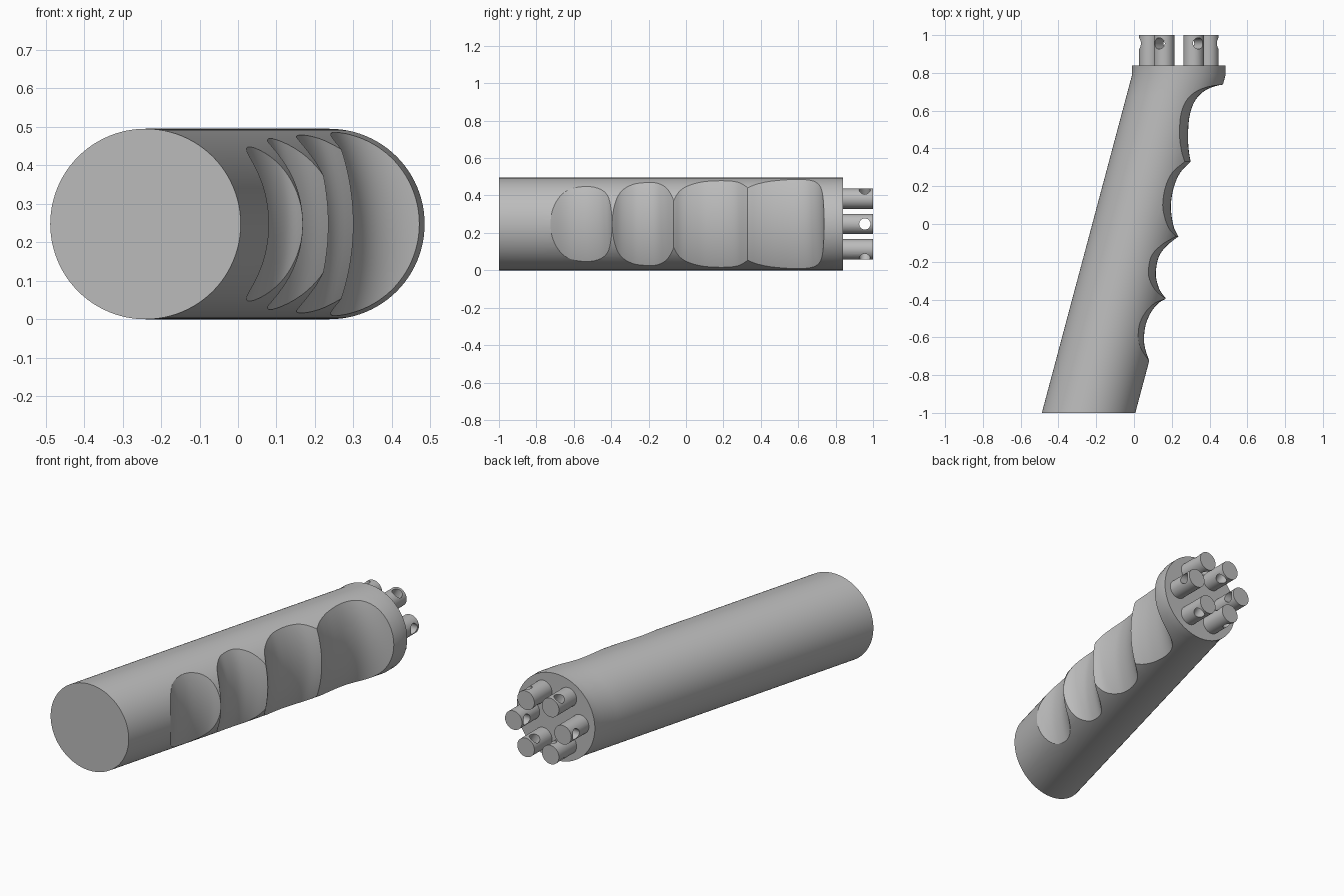
import bpy, bmesh, math
from mathutils import Matrix, Vector

if "Cube" in bpy.data.objects:
    bpy.data.objects.remove(bpy.data.objects["Cube"], do_unlink=True)

RADIUS = 0.2475      # grip radius, also the height of its axis
BEND_Y = 0.79        # the slanted body turns into a straight collar here
TOP_X = 0.2375
SLOPE = 0.267

grey = bpy.data.materials.new("mid grey")
grey.use_nodes = True
colour = (0.5, 0.5, 0.5, 1)
grey.diffuse_color = colour
grey.node_tree.nodes["Principled BSDF"].inputs["Base Color"].default_value = colour


def make_object(name, bm):
    bmesh.ops.recalc_face_normals(bm, faces=bm.faces)
    mesh = bpy.data.meshes.new(name)
    bm.to_mesh(mesh)
    bm.free()
    obj = bpy.data.objects.new(name, mesh)
    bpy.context.collection.objects.link(obj)
    mesh.materials.append(grey)
    return obj


def loft(name, rings):
    """Skin equal-length closed rings of points and cap both ends."""
    bm = bmesh.new()
    rows = [[bm.verts.new(p) for p in ring] for ring in rings]
    n = len(rows[0])
    for a, b in zip(rows, rows[1:]):
        for i in range(n):
            j = (i + 1) % n
            bm.faces.new((a[i], a[j], b[j], b[i]))
    bm.faces.new(rows[0])
    bm.faces.new(rows[-1])
    return make_object(name, bm)


def cut(target, cutter):
    cutter.hide_render = True
    mod = target.modifiers.new("cut", "BOOLEAN")
    mod.operation = "DIFFERENCE"
    mod.solver = "EXACT"
    mod.object = cutter
    bpy.context.view_layer.objects.active = target
    bpy.ops.object.modifier_apply(modifier=mod.name)
    bpy.data.objects.remove(cutter, do_unlink=True)


def smooth(obj):
    bpy.ops.object.select_all(action="DESELECT")
    obj.select_set(True)
    bpy.context.view_layer.objects.active = obj
    bpy.ops.object.shade_smooth_by_angle(angle=math.radians(30))


def spline(points, steps=5):
    """Smooth curve through a few 2D points."""
    p = [Vector(q) for q in points]
    p = [2 * p[0] - p[1]] + p + [2 * p[-1] - p[-2]]
    out = []
    for a, b, c, d in zip(p, p[1:], p[2:], p[3:]):
        for s in range(steps):
            t = s / steps
            out.append(0.5 * (2 * b + (c - a) * t + (2 * a - 5 * b + 4 * c - d) * t * t
                              + (3 * b - a - 3 * c + d) * t ** 3))
    return out


# Slanted round grip with a short straight collar
def grip_ring(y, sides=96):
    cx = TOP_X + SLOPE * min(0, y - BEND_Y)
    return [(cx + RADIUS * math.cos(math.tau * i / sides), y,
             RADIUS + RADIUS * math.sin(math.tau * i / sides)) for i in range(sides)]


levels = [-1 + (BEND_Y + 1) * i / 16 for i in range(17)] + [0.84]
grip = loft("grip", [grip_ring(y) for y in levels])

# Four finger grooves: outline in plan, bowed across the height of the grip
grooves = [
    [(0.105, -0.79), (0.079, -0.72), (0.058, -0.655), (0.053, -0.6), (0.063, -0.53),
     (0.09, -0.468), (0.127, -0.421), (0.169, -0.395)],
    [(0.169, -0.395), (0.138, -0.352), (0.12, -0.3), (0.116, -0.25), (0.132, -0.172),
     (0.175, -0.114), (0.235, -0.066)],
    [(0.235, -0.066), (0.212, -0.02), (0.198, 0.05), (0.196, 0.113), (0.212, 0.198),
     (0.245, 0.272), (0.3, 0.33)],
    [(0.3, 0.33), (0.29, 0.39), (0.286, 0.474), (0.296, 0.58), (0.328, 0.66),
     (0.386, 0.712), (0.47, 0.738), (0.6, 0.745)],
]
outline = [p for g in grooves for p in spline(g)]
outline += [Vector((0.6, 0.745)), Vector((0.8, 0.745)), Vector((0.8, -0.79))]
BOW = 0.62
layers = []
for i in range(29):
    z = -0.28 + 0.02 * i
    sag = BOW - math.sqrt(BOW * BOW - z * z)
    layers.append([(p.x - sag, p.y, RADIUS + z) for p in outline])
cut(grip, loft("groove_cutter", layers))
smooth(grip)


# Six pins in a ring on the collar, each drilled radially
def rod(bm, radius, length, centre, direction, sides):
    turn = Vector(direction).to_track_quat("Z", "Y").to_matrix().to_4x4()
    bmesh.ops.create_cone(bm, cap_ends=True, segments=sides, radius1=radius, radius2=radius,
                          depth=length, matrix=Matrix.Translation(centre) @ turn)


for k in range(6):
    a = math.tau * k / 6
    out = Vector((math.cos(a), 0, math.sin(a)))
    centre = Vector((TOP_X, 0, RADIUS)) + 0.156 * out
    pin_mesh, hole_mesh = bmesh.new(), bmesh.new()
    rod(pin_mesh, 0.054, 0.17, centre + Vector((0, 0.915, 0)), (0, 1, 0), 40)
    rod(hole_mesh, 0.03, 0.15, centre + Vector((0, 0.956, 0)), out, 32)
    pin = make_object(f"pin_{k + 1}", pin_mesh)
    cut(pin, make_object("hole_cutter", hole_mesh))
    smooth(pin)
